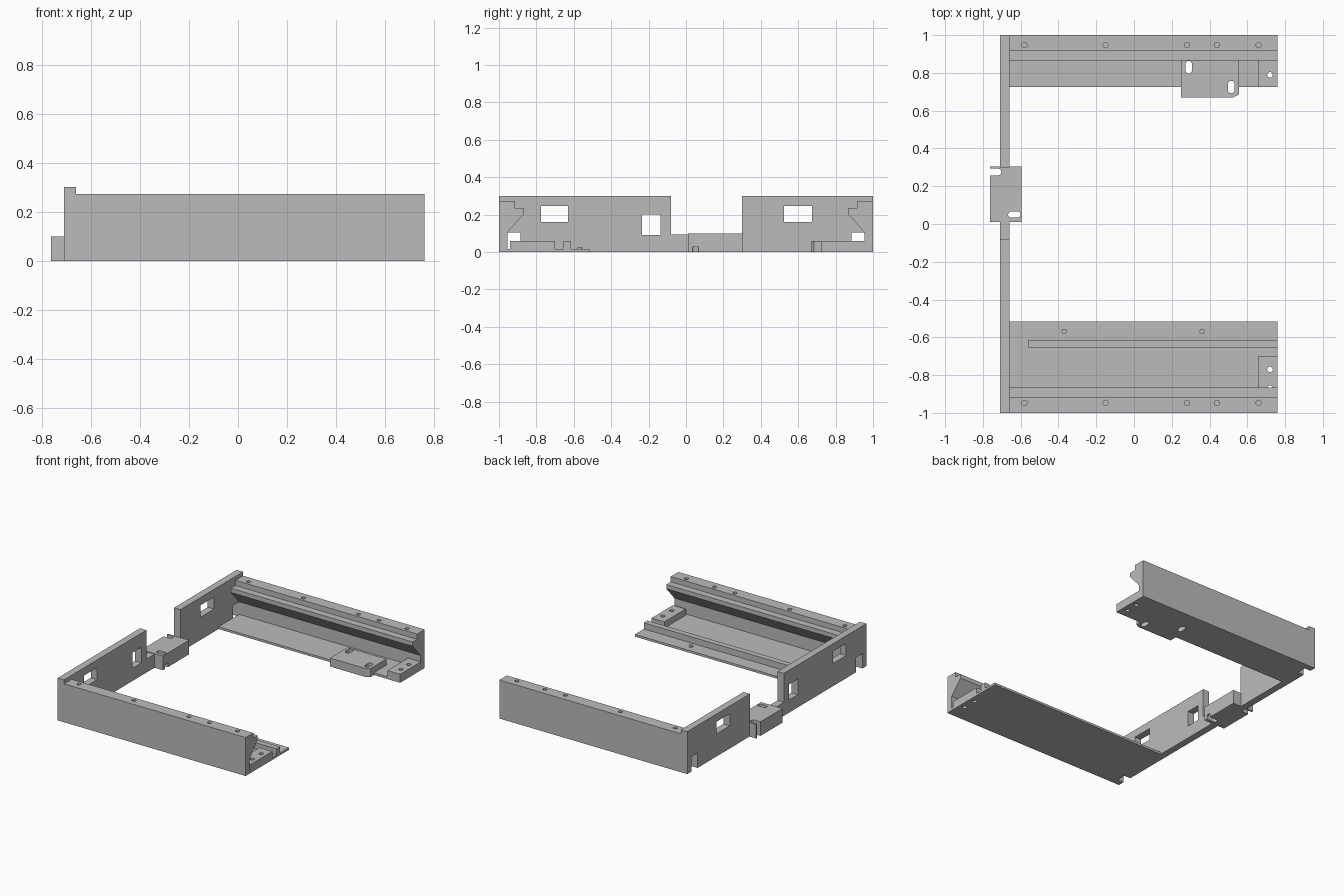
import bpy, bmesh, math
from mathutils import Matrix, Vector

if "Cube" in bpy.data.objects:
    bpy.data.objects.remove(bpy.data.objects["Cube"])

grey = bpy.data.materials.new("plain grey")
grey.use_nodes = True
grey.diffuse_color = (0.5, 0.5, 0.5, 1)
grey.node_tree.nodes["Principled BSDF"].inputs["Base Color"].default_value = (0.5, 0.5, 0.5, 1)


def finish(name, bm):
    bmesh.ops.recalc_face_normals(bm, faces=bm.faces)
    mesh = bpy.data.meshes.new(name)
    bm.to_mesh(mesh)
    bm.free()
    mesh.materials.append(grey)
    obj = bpy.data.objects.new(name, mesh)
    bpy.context.collection.objects.link(obj)
    return obj


def extrude(bm, points, offset):
    face = bm.faces.new([bm.verts.new(p) for p in points])
    result = bmesh.ops.extrude_face_region(bm, geom=[face])
    bmesh.ops.translate(bm, vec=offset,
                        verts=[v for v in result["geom"] if isinstance(v, bmesh.types.BMVert)])


def add_box(bm, x0, x1, y0, y1, z0, z1):
    extrude(bm, [(x0, y0, z0), (x1, y0, z0), (x1, y1, z0), (x0, y1, z0)], (0, 0, z1 - z0))


def add_slot(bm, x, y, z0, z1, radius=0.014, length=0, along_y=True, sides=16):
    # Round when length is zero, otherwise a rounded slot
    half, points = length / 2, []
    for i in range(sides + 2 if length else sides):
        if length:
            step = i if i <= sides // 2 else i - 1
            shift = half if i <= sides // 2 else -half
        else:
            step, shift = i, 0
        a = 2 * math.pi * step / sides
        u, v = radius * math.cos(a), radius * math.sin(a) + shift
        points.append((x + u, y + v, z0) if along_y else (x + v, y - u, z0))
    extrude(bm, points, (0, 0, z1 - z0))


def cut(obj, cutter_bm):
    cutter = finish("cutter", cutter_bm)
    cutter.hide_render = True
    mod = obj.modifiers.new("cut", "BOOLEAN")
    mod.operation, mod.solver, mod.object = "DIFFERENCE", "EXACT", cutter
    bpy.context.view_layer.objects.active = obj
    bpy.ops.object.modifier_apply(modifier=mod.name)
    bpy.data.objects.remove(cutter)


# Side rails: wall, stepped ledge, sloped underside and thin floor
LEFT, RIGHT, FLOOR = -0.66, 0.76, 0.016
SCREW_X = (-0.58, -0.15, 0.28, 0.44, 0.66)


def rail(name, side, floor_edge, holes):
    profile = [(1, 0), (1, 0.272), (0.915, 0.272), (0.915, 0.235), (0.865, 0.235),
               (0.865, 0.205), (0.955, 0.105), (0.955, FLOOR),
               (floor_edge, FLOOR), (floor_edge, 0)]
    bm = bmesh.new()
    extrude(bm, [(LEFT, side * y, z) for y, z in profile], (RIGHT - LEFT, 0, 0))
    obj = finish(name, bm)
    bm = bmesh.new()
    for x in SCREW_X:
        add_slot(bm, x, side * 0.947, 0.235, 0.3)
    for x, y, radius, length in holes:
        add_slot(bm, x, y, -0.05, 0.1, radius, length)
    cut(obj, bm)


def end_block(name, y0, y1, holes):
    bm = bmesh.new()
    add_box(bm, 0.66, RIGHT, y0, y1, FLOOR, 0.06)
    obj = finish(name, bm)
    bm = bmesh.new()
    for x, y, radius, length in holes:
        add_slot(bm, x, y, -0.05, 0.1, radius, length)
    cut(obj, bm)


front_holes = [(0.72, -0.77, 0.015, 0), (0.72, -0.87, 0.015, 0)]
back_holes = [(0.72, 0.79, 0.015, 0), (0.72, 0.88, 0.015, 0)]
plate_slots = [(0.29, 0.83, 0.018, 0.03), (0.515, 0.725, 0.018, 0.03)]
rail("front_rail", -1, 0.515, front_holes)
rail("back_rail", 1, 0.725, back_holes + plate_slots)
end_block("front_end_block", -0.94, -0.70, front_holes)
end_block("back_end_block", 0.725, 0.955, back_holes)

# Raised rib and small pins on the wide floor
bm = bmesh.new()
add_box(bm, -0.56, RIGHT, -0.655, -0.615, FLOOR, 0.06)
finish("floor_rib", bm)
bm = bmesh.new()
for x in (-0.37, 0.36):
    add_slot(bm, x, -0.568, FLOOR, 0.026, 0.013)
finish("floor_pins", bm)

# Mounting plate on the back rail, one corner chamfered
bm = bmesh.new()
extrude(bm, [(0.25, 0.67, 0), (0.525, 0.67, 0), (0.555, 0.685, 0),
             (0.555, 0.865, 0), (0.25, 0.865, 0)], (0, 0, 0.06))
plate = finish("mounting_plate", bm)
bm = bmesh.new()
for x, y, radius, length in plate_slots:
    add_slot(bm, x, y, -0.05, 0.1, radius, length)
cut(plate, bm)

# Side panel with a low middle section, windows and corner notches
bm = bmesh.new()
outline = [(-1, 0), (1, 0), (1, 0.3), (0.3, 0.3), (0.3, 0.095),
           (-0.08, 0.095), (-0.08, 0.3), (-1, 0.3)]
extrude(bm, [(-0.71, y, z) for y, z in outline], (0.05, 0, 0))
panel = finish("side_panel", bm)
bm = bmesh.new()
for y0, y1, z0, z1 in [(-0.775, -0.63, 0.16, 0.245), (-0.235, -0.135, 0.09, 0.2),
                       (0.525, 0.675, 0.16, 0.245),
                       (-0.955, -0.885, -0.05, 0.105), (0.885, 0.955, -0.05, 0.105)]:
    add_box(bm, -0.8, -0.6, y0, y1, z0, z1)
add_slot(bm, -0.735, 0.275, -0.05, 0.2, 0.018, 0.04, False)
add_slot(bm, -0.633, 0.05, -0.05, 0.2, 0.016, 0.035, False)
cut(panel, bm)

# Centre block with an edge slot, an inner slot and a low side notch
bm = bmesh.new()
add_box(bm, -0.762, -0.595, 0.01, 0.305, 0, 0.1)
block = finish("centre_block", bm)
bm = bmesh.new()
add_slot(bm, -0.75, 0.275, -0.05, 0.2, 0.018, 0.06, False)
add_slot(bm, -0.633, 0.05, -0.05, 0.2, 0.016, 0.035, False)
cut(block, bm)
bm = bmesh.new()
add_box(bm, -0.64, -0.55, 0.034, 0.066, -0.05, 0.028)
cut(block, bm)
